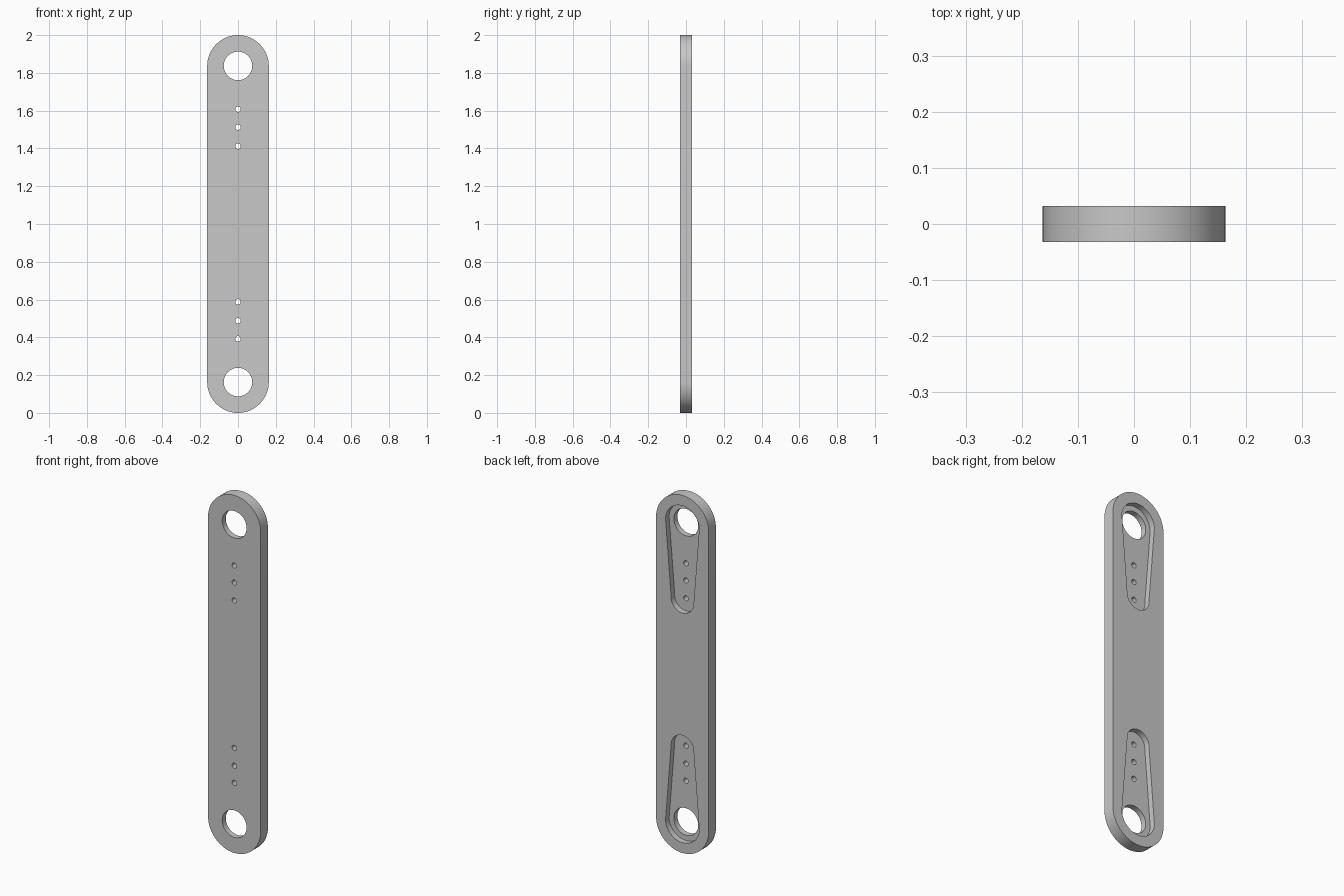
import bpy
import bmesh
from math import sin, cos, asin, pi

cube = bpy.data.objects.get("Cube")
if cube:
    bpy.data.objects.remove(cube, do_unlink=True)

HALF_WIDTH = 0.163
HALF_THICK = 0.032
END = 1 - HALF_WIDTH            # end circle distance from the middle
BORE_RADIUS = 0.0755
SCREW_RADIUS = 0.0145
SCREWS = (0.412, 0.512, 0.608)  # distances from the middle
POCKET_FLOOR = 0.0

grey = bpy.data.materials.new("light grey")
grey.use_nodes = True
colour = (0.58, 0.58, 0.58, 1)
grey.diffuse_color = colour
grey.node_tree.nodes["Principled BSDF"].inputs["Base Color"].default_value = colour


def arc(z, radius, start, end, steps):
    angles = [start + (end - start) * i / steps for i in range(steps + 1)]
    return [(radius * cos(t), z + radius * sin(t)) for t in angles]


def capsule(top_z, top_r, low_z, low_r, steps=32):
    """Outline of two circles joined by their outer tangents."""
    a = asin((top_r - low_r) / (top_z - low_z))
    return (arc(top_z, top_r, a, pi - a, steps)
            + arc(low_z, low_r, pi - a, 2 * pi + a, steps))


def circle(z, radius, steps):
    return arc(z, radius, 0, 2 * pi, steps)[:-1]


def prism(name, outline, y0, y1):
    """Solid made by extruding an x-z outline along y."""
    bm = bmesh.new()
    face = bm.faces.new([bm.verts.new((x, y0, z)) for x, z in outline])
    moved = bmesh.ops.extrude_face_region(bm, geom=[face])["geom"]
    verts = [g for g in moved if isinstance(g, bmesh.types.BMVert)]
    bmesh.ops.translate(bm, verts=verts, vec=(0, y1 - y0, 0))
    bmesh.ops.recalc_face_normals(bm, faces=bm.faces)
    mesh = bpy.data.meshes.new(name)
    bm.to_mesh(mesh)
    bm.free()
    obj = bpy.data.objects.new(name, mesh)
    bpy.context.scene.collection.objects.link(obj)
    return obj


# Round-ended bar
bar = prism("link_bar", capsule(1 + END, HALF_WIDTH, 1 - END, HALF_WIDTH),
            -HALF_THICK, HALF_THICK)
bar.data.materials.append(grey)

# Tapered pockets sunk into the back
cutters = [
    prism("upper_pocket_cutter", capsule(1 + END, 0.105, 1 + SCREWS[0], 0.07),
          POCKET_FLOOR, 0.1),
    prism("lower_pocket_cutter", capsule(1 - SCREWS[0], 0.07, 1 - END, 0.105),
          POCKET_FLOOR, 0.1),
]

# Pivot bores and screw holes through the bar
for side in (1, -1):
    cutters.append(prism("bore_cutter", circle(1 + side * END, BORE_RADIUS, 48), -0.2, 0.2))
    for d in SCREWS:
        cutters.append(prism("screw_cutter", circle(1 + side * d, SCREW_RADIUS, 20), -0.2, 0.2))

for cutter in cutters:
    cutter.hide_render = True
    mod = bar.modifiers.new("cut", "BOOLEAN")
    mod.operation = "DIFFERENCE"
    mod.solver = "EXACT"
    mod.object = cutter

# Bake the cuts and drop the cutters
bpy.context.view_layer.update()
graph = bpy.context.evaluated_depsgraph_get()
cut_mesh = bpy.data.meshes.new_from_object(bar.evaluated_get(graph))
bar.modifiers.clear()
bar.data = cut_mesh
cut_mesh.name = "link_bar"
for cutter in cutters:
    bpy.data.objects.remove(cutter, do_unlink=True)

# Smooth round walls, crisp rims
bpy.ops.object.select_all(action="DESELECT")
bar.select_set(True)
bpy.context.view_layer.objects.active = bar
bpy.ops.object.shade_smooth_by_angle(angle=pi / 6)
